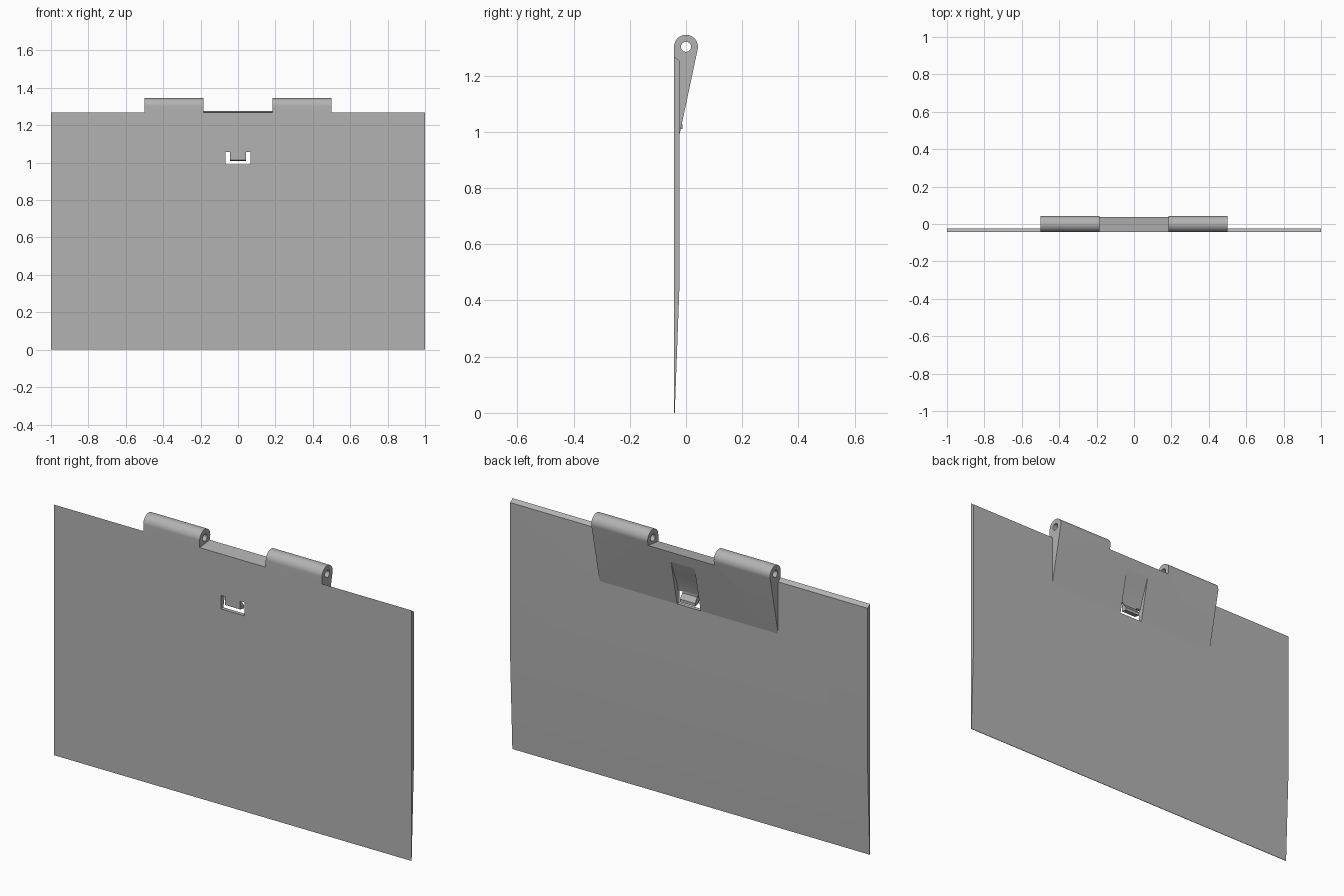
import bpy, bmesh, math

cube = bpy.data.objects.get("Cube")
if cube:
    bpy.data.objects.remove(cube, do_unlink=True)

# Single grey plastic
grey = bpy.data.materials.new("grey plastic")
grey.use_nodes = True
colour = (0.45, 0.45, 0.45, 1)
grey.diffuse_color = colour
grey.node_tree.nodes["Principled BSDF"].inputs["Base Color"].default_value = colour


def prism(name, profile, x0, x1):
    """Extrude a (y, z) profile along x."""
    bm = bmesh.new()
    face = bm.faces.new([bm.verts.new((x0, y, z)) for y, z in profile])
    top = bmesh.ops.extrude_face_region(bm, geom=[face])["geom"]
    moved = [v for v in top if isinstance(v, bmesh.types.BMVert)]
    bmesh.ops.translate(bm, verts=moved, vec=(x1 - x0, 0, 0))
    bmesh.ops.recalc_face_normals(bm, faces=bm.faces)
    mesh = bpy.data.meshes.new(name)
    bm.to_mesh(mesh)
    bm.free()
    mesh.materials.append(grey)
    obj = bpy.data.objects.new(name, mesh)
    bpy.context.collection.objects.link(obj)
    return obj


def arc(radius, start, end, count):
    angles = [math.radians(start + (end - start) * i / count) for i in range(count + 1)]
    return [(radius * math.cos(a), AXIS_Z + radius * math.sin(a)) for a in angles]


def box_profile(z0, z1):
    return [(-0.06, z0), (0.06, z0), (0.06, z1), (-0.06, z1)]


def combine(target, other, operation):
    """Apply a boolean and discard the second solid."""
    bpy.context.view_layer.objects.active = target
    mod = target.modifiers.new("join", 'BOOLEAN')
    mod.operation = operation
    mod.solver = 'EXACT'
    mod.object = other
    bpy.ops.object.modifier_apply(modifier=mod.name)
    bpy.data.objects.remove(other, do_unlink=True)


AXIS_Z = 1.3025
R = 0.0425
FRONT, BACK = -R, -0.023

# Flap plate, thinning towards its lower edge
flap = prism("hinged_flap", [(FRONT, 0), (-0.040, 0), (BACK, 0.46),
                             (BACK, 1.253), (FRONT, 1.2675)], -1, 1)

# Hinge barrel running down into a wedge on the back
wedge = prism("hinge_wedge", arc(R, -12, 180, 40) + [
    (FRONT, 1.2), (-0.035, 1.2), (-0.035, 0.971), (-0.027, 0.971)], -0.5, 0.5)
combine(flap, wedge, 'UNION')

# Gap between the two knuckles
gap = prism("knuckle_gap", [(-0.06, 1.266), (0.06, 1.279), (0.06, 1.4), (-0.06, 1.4)],
            -0.185, 0.185)
combine(flap, gap, 'DIFFERENCE')

# Pin hole
combine(flap, prism("pin_hole", arc(0.018, 0, 350, 35), -0.6, 0.6), 'DIFFERENCE')

# Curved pocket behind the latch tongue
pocket = prism("latch_pocket", [(0.033, 1.24), (0.0, 1.15), (-0.02, 1.1), (-0.03, 1.06),
                                (-0.031, 0.99), (0.06, 0.99), (0.06, 1.24)], -0.066, 0.066)
combine(flap, pocket, 'DIFFERENCE')

# U-shaped slot around the tongue
combine(flap, prism("slot_base", box_profile(0.99, 1.016), -0.066, 0.066), 'DIFFERENCE')
for side in (-1, 1):
    x0, x1 = sorted((side * 0.042, side * 0.066))
    combine(flap, prism("slot_arm", box_profile(1.0, 1.058), x0, x1), 'DIFFERENCE')

# Catch on the end of the tongue
catch = prism("latch_catch", [(-0.036, 1.014), (-0.012, 1.01), (-0.012, 1.025),
                              (-0.034, 1.055)], -0.042, 0.042)

for obj in (flap, catch):
    bpy.ops.object.select_all(action='DESELECT')
    obj.select_set(True)
    bpy.context.view_layer.objects.active = obj
    bpy.ops.object.shade_smooth_by_angle(angle=math.radians(8))
